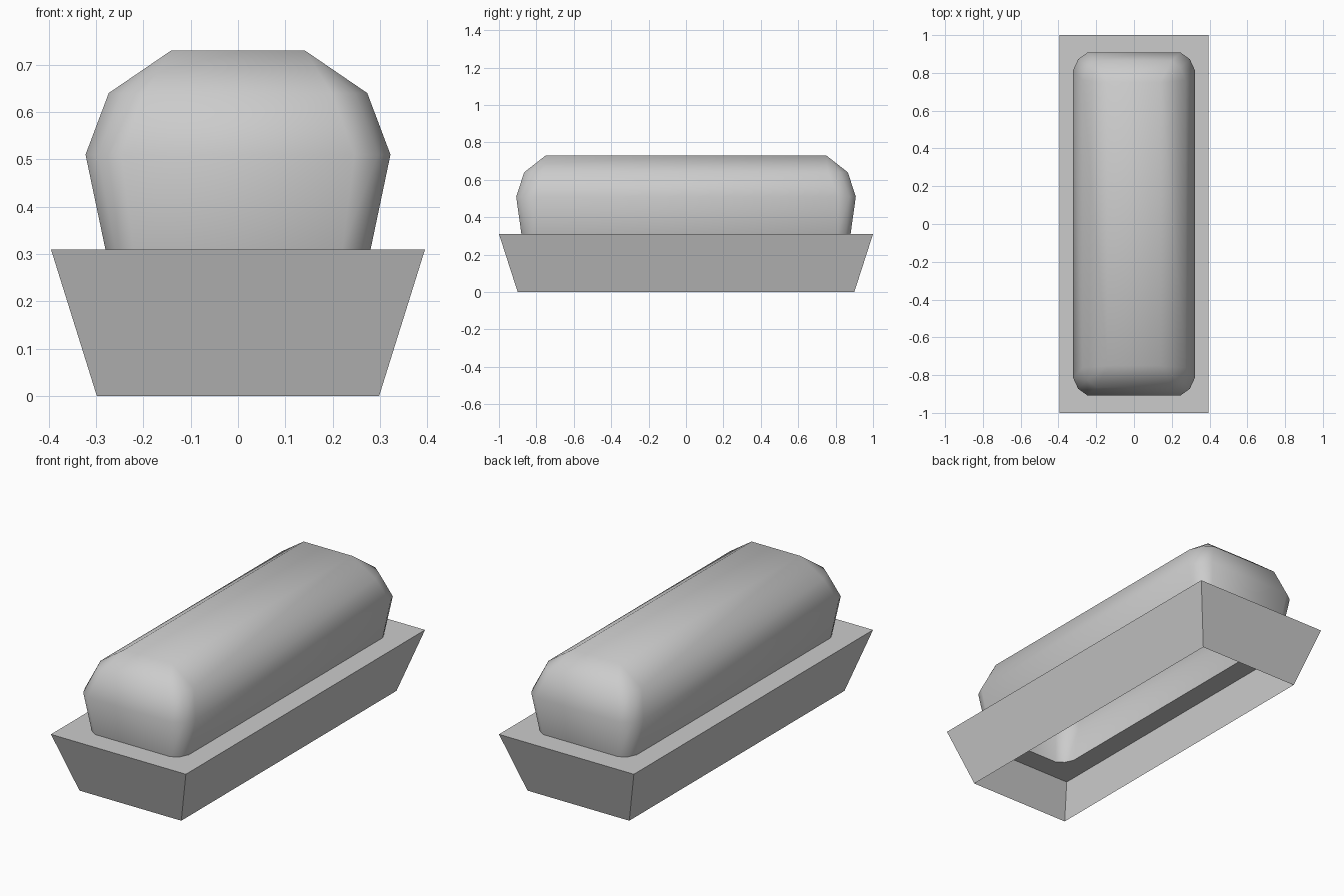
import bpy
import bmesh

cube = bpy.data.objects.get("Cube")
if cube:
    bpy.data.objects.remove(cube)

grey = bpy.data.materials.new("plain_grey")
grey.use_nodes = True
colour = (0.6, 0.6, 0.6, 1)
grey.diffuse_color = colour
grey.node_tree.nodes["Principled BSDF"].inputs["Base Color"].default_value = colour


def outline(x, y, cut_x, cut_y):
    """Counter-clockwise rectangle with three points on each rounded corner."""
    corner = [(x, y - cut_y),
              (x - 0.35 * cut_x, y - 0.38 * cut_y),
              (x - cut_x, y)]
    points = []
    for sx, sy in ((1, 1), (-1, 1), (-1, -1), (1, -1)):
        arc = corner if sx * sy > 0 else corner[::-1]
        points += [(sx * px, sy * py) for px, py in arc]
    return points


def loft(name, rings, capped, smooth):
    """Skin a stack of outlines, each given as x, y, z, cut_x, cut_y."""
    bm = bmesh.new()
    loops = [[bm.verts.new((px, py, z)) for px, py in outline(x, y, cx, cy)]
             for x, y, z, cx, cy in rings]
    for low, high in zip(loops, loops[1:]):
        n = len(low)
        for i in range(n):
            j = (i + 1) % n
            bm.faces.new((low[i], low[j], high[j], high[i]))
    if capped:
        bm.faces.new(loops[-1])
    # Outlines with square corners collapse to four points
    bmesh.ops.remove_doubles(bm, verts=bm.verts, dist=0.0001)
    for face in bm.faces:
        face.smooth = smooth
    mesh = bpy.data.meshes.new(name)
    bm.to_mesh(mesh)
    bm.free()
    mesh.materials.append(grey)
    obj = bpy.data.objects.new(name, mesh)
    bpy.context.collection.objects.link(obj)
    return obj


base = (0.28, 0.88, 0.31, 0.06, 0.07)

# Tapered tray, open underneath, with a flat rim running in to the loaf
loft("tray", [(0.298, 0.9, 0, 0, 0), (0.395, 1, 0.31, 0, 0), base],
     capped=False, smooth=False)

# Hollow bulging loaf rising from the rim to a flat top
loft("loaf", [base,
              (0.322, 0.908, 0.51, 0.076, 0.093),
              (0.273, 0.865, 0.64, 0.075, 0.105),
              (0.141, 0.75, 0.73, 0, 0)],
     capped=True, smooth=True)
